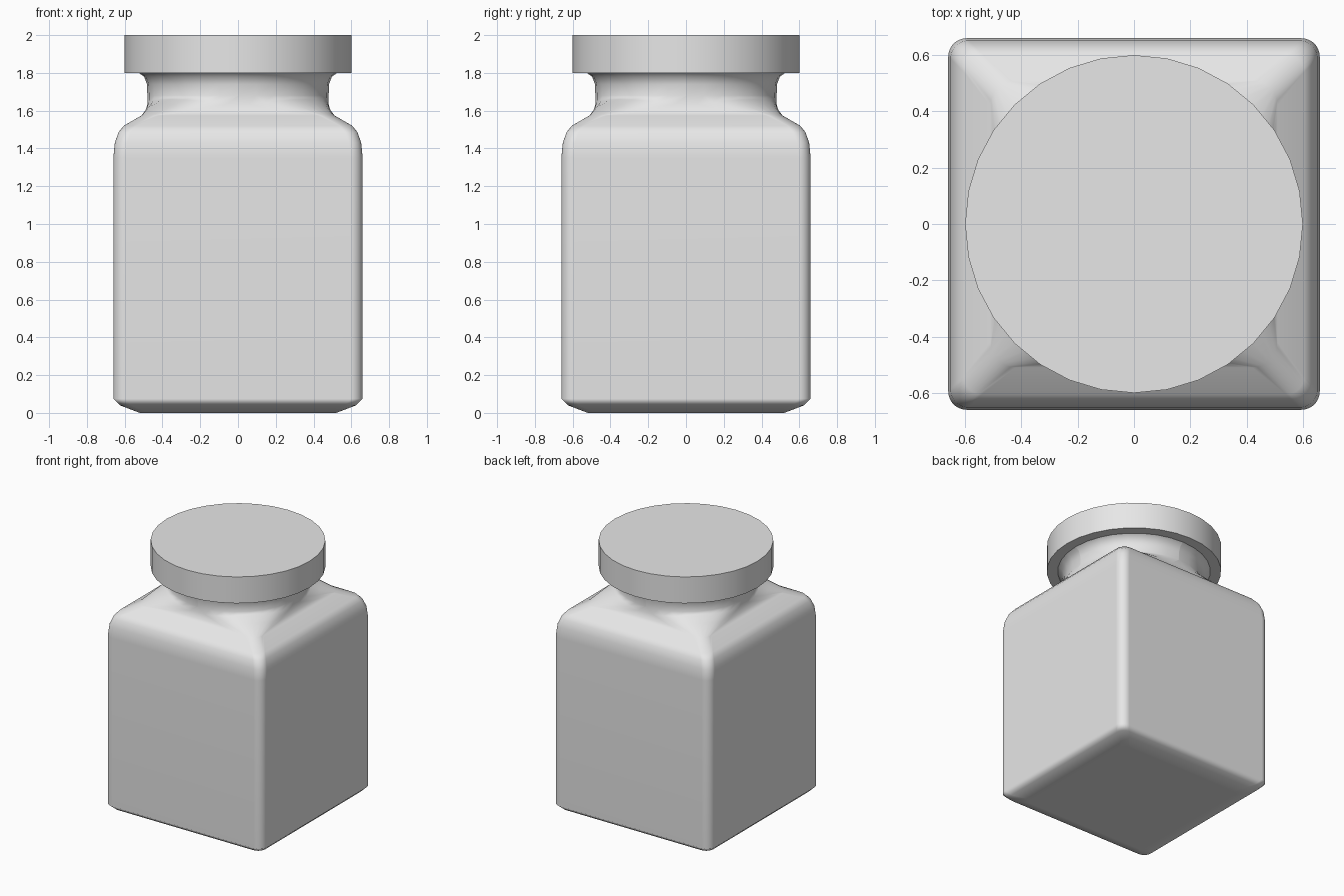
import bpy, bmesh
from math import sin, cos, pi, radians
from mathutils import Matrix

cube = bpy.data.objects.get("Cube")
if cube:
    bpy.data.objects.remove(cube, do_unlink=True)

GREY = (0.8, 0.8, 0.8, 1)
grey = bpy.data.materials.new("plain_grey")
grey.use_nodes = True
grey.diffuse_color = GREY
grey.node_tree.nodes["Principled BSDF"].inputs["Base Color"].default_value = GREY


def finish(name, bm, angle):
    """Turn a bmesh into a shaded object with the grey material."""
    bmesh.ops.recalc_face_normals(bm, faces=bm.faces)
    mesh = bpy.data.meshes.new(name)
    bm.to_mesh(mesh)
    bm.free()
    mesh.shade_smooth()
    mesh.set_sharp_from_angle(angle=radians(angle))
    mesh.materials.append(grey)
    obj = bpy.data.objects.new(name, mesh)
    bpy.context.collection.objects.link(obj)
    normals = obj.modifiers.new("weighted_normals", 'WEIGHTED_NORMAL')
    normals.keep_sharp = True
    return obj


def ring(bm, z, half, radius, lift, steps=8):
    """Rounded square loop; lift raises its corners."""
    verts = []
    for corner in range(4):
        for i in range(steps + 1):
            t = i / steps
            a = (corner + t) * pi / 2
            mid = (corner + 0.5) * pi / 2
            inset = (half - radius) * 2 ** 0.5
            verts.append(bm.verts.new((inset * cos(mid) + radius * cos(a),
                                       inset * sin(mid) + radius * sin(a),
                                       z + lift * sin(t * pi))))
    return verts


# Bottle: square body, sloped shoulder, round flared neck
# Each row: height, half width, corner radius, corner lift
sections = [
    (0.00, 0.52, 0.05, 0),
    (0.04, 0.625, 0.06, 0),
    (0.075, 0.66, 0.065, 0),
    (1.35, 0.66, 0.065, 0),
    (1.43, 0.652, 0.065, 0),
    (1.485, 0.633, 0.065, 0),
    (1.52, 0.605, 0.065, 0),
    (1.575, 0.51, 0.09, 0),
    (1.595, 0.49, 0.28, 0.04),
    (1.635, 0.48, 0.42, 0.025),
    (1.68, 0.48, 0.478, 0),
    (1.74, 0.482, 0.48, 0),
    (1.78, 0.497, 0.495, 0),
    (1.80, 0.525, 0.523, 0),
]
bm = bmesh.new()
loops = [ring(bm, *s) for s in sections]
for low, high in zip(loops, loops[1:]):
    n = len(low)
    for i in range(n):
        j = (i + 1) % n
        bm.faces.new((low[i], low[j], high[j], high[i]))
bm.faces.new(loops[0][::-1])
finish("bottle", bm, 60)

# Lid: flat round disc
bm = bmesh.new()
bmesh.ops.create_cone(bm, cap_ends=True, segments=32, radius1=0.6, radius2=0.6,
                      depth=0.2, matrix=Matrix.Translation((0, 0, 1.9)))
finish("lid", bm, 30)
